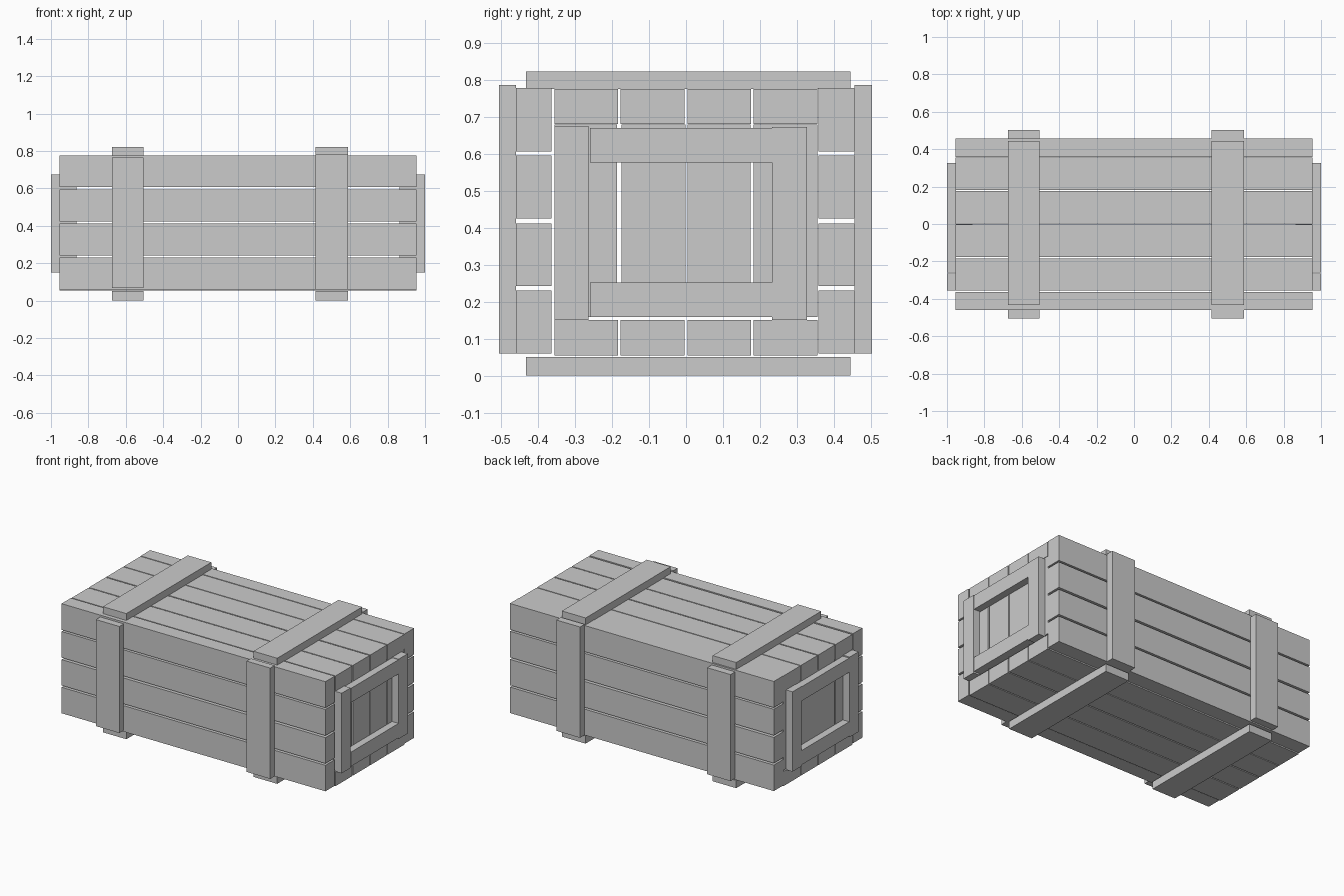
import bpy

if "Cube" in bpy.data.objects:
    bpy.data.objects.remove(bpy.data.objects["Cube"])


def board(name, x, y, z):
    """Rectangular board given by its (min, max) extents on each axis."""
    bpy.ops.mesh.primitive_cube_add(size=1)
    ob = bpy.context.object
    ob.name = name
    ob.location = [(a + b) / 2 for a, b in (x, y, z)]
    ob.scale = [b - a for a, b in (x, y, z)]
    bpy.ops.object.transform_apply(location=True, rotation=False, scale=True)
    return ob


LENGTH = (-0.955, 0.955)
COLUMNS = [(-0.355, -0.184), (-0.177, -0.004), (0.004, 0.176), (0.182, 0.355)]
ROWS = [(0.06, 0.23), (0.242, 0.411), (0.424, 0.595), (0.606, 0.777)]

# Long side planks
for z in ROWS:
    board("front_plank", LENGTH, (-0.46, -0.364), z)
    board("back_plank", LENGTH, (0.358, 0.456), z)

# Lid and floor planks
for y in COLUMNS:
    board("lid_plank", LENGTH, y, (0.68, 0.775))
    board("floor_plank", LENGTH, y, (0.054, 0.15))

# Cross battens around the crate
for x, z in (((-0.675, -0.505), (0.068, 0.765)), ((0.415, 0.587), (0.06, 0.785))):
    board("front_batten", x, (-0.505, -0.46), z)
    board("back_batten", x, (0.456, 0.503), z)
    board("lid_batten", x, (-0.433, 0.445), (0.775, 0.822))
    board("floor_batten", x, (-0.433, 0.445), (0.0, 0.05))

# End walls, each with an applied rectangular frame
END_COLUMNS = [(-0.355, -0.187), (-0.174, -0.001), (0.004, 0.174), (0.183, 0.355)]
for s in (-1, 1):
    wall = sorted((s * 0.864, s * 0.953))
    frame = sorted((s * 0.953, s * 1.0))
    for y in END_COLUMNS:
        board("end_plank", wall, y, (0.158, 0.679))
    board("frame_left_stile", frame, (-0.356, -0.264), (0.15, 0.674))
    board("frame_right_stile", frame, (0.232, 0.327), (0.15, 0.672))
    board("frame_top_rail", frame, (-0.26, 0.232), (0.576, 0.669))
    board("frame_bottom_rail", frame, (-0.26, 0.232), (0.158, 0.252))
